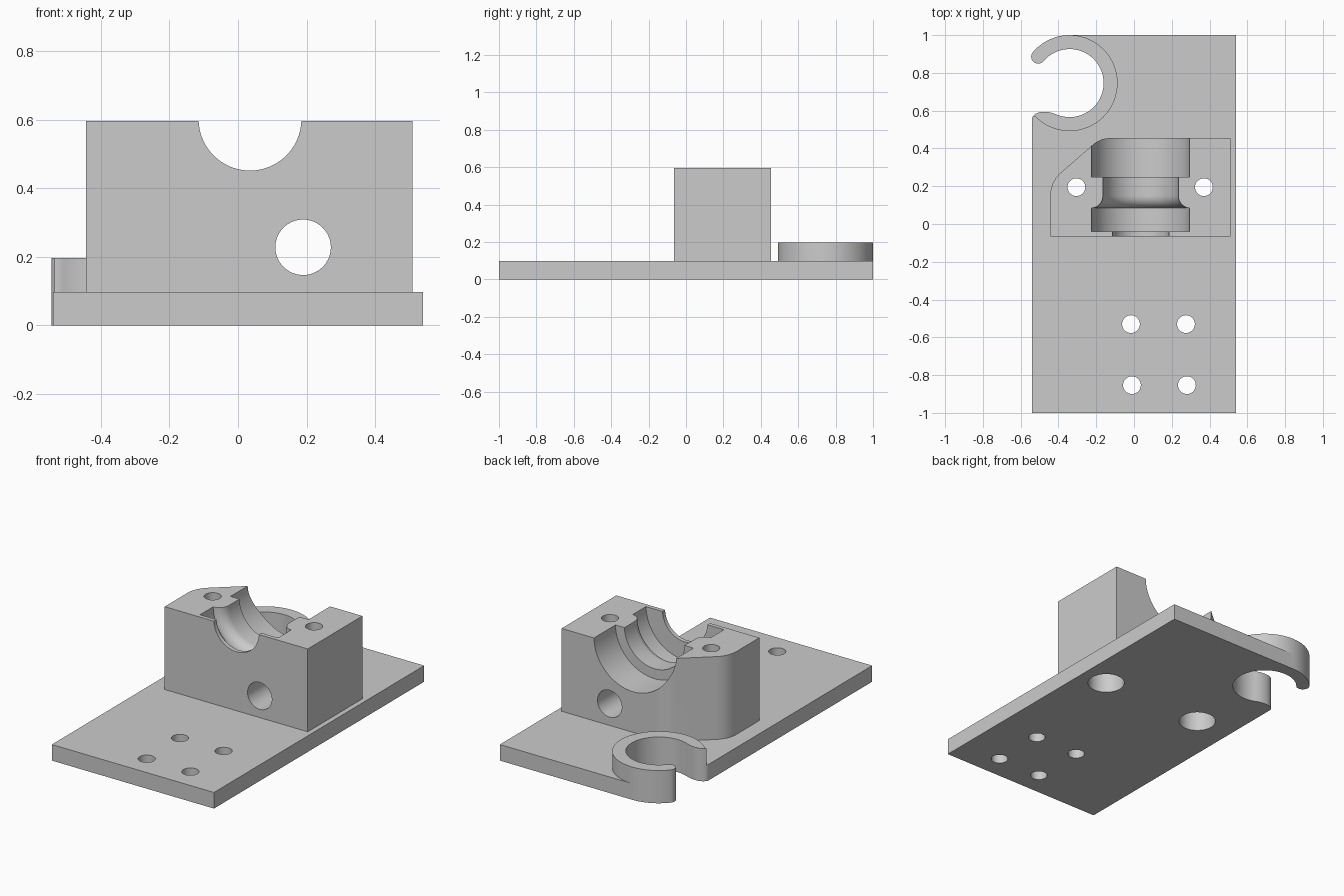
import bpy, bmesh
from math import cos, sin, radians
from mathutils import Matrix, Vector

if "Cube" in bpy.data.objects:
    bpy.data.objects.remove(bpy.data.objects["Cube"])

GREY = (0.6, 0.6, 0.6, 1.0)
grey = bpy.data.materials.new("plain grey")
grey.use_nodes = True
grey.diffuse_color = GREY
grey.node_tree.nodes["Principled BSDF"].inputs["Base Color"].default_value = GREY

PLATE_TOP, CLIP_TOP, BLOCK_TOP = 0.097, 0.197, 0.596


def finish(name, bm):
    bmesh.ops.recalc_face_normals(bm, faces=bm.faces)
    mesh = bpy.data.meshes.new(name)
    bm.to_mesh(mesh)
    bm.free()
    mesh.materials.append(grey)
    obj = bpy.data.objects.new(name, mesh)
    bpy.context.collection.objects.link(obj)
    return obj


def prism(name, outline, z0, z1):
    """Extrude a flat outline upward."""
    bm = bmesh.new()
    base = bm.faces.new([bm.verts.new((x, y, z0)) for x, y in outline])
    top = bmesh.ops.extrude_face_region(bm, geom=[base], use_keep_orig=True)["geom"]
    verts = [v for v in top if isinstance(v, bmesh.types.BMVert)]
    bmesh.ops.translate(bm, verts=verts, vec=(0, 0, z1 - z0))
    return finish(name, bm)


def lathe(name, profile, place, n=64):
    """Solid of revolution from (height, radius) pairs."""
    bm = bmesh.new()
    angles = [radians(360 * i / n) for i in range(n)]
    rings = [[bm.verts.new(place @ Vector((r * cos(a), r * sin(a), h))) for a in angles]
             for h, r in profile]
    for low, high in zip(rings, rings[1:]):
        for i in range(n):
            j = (i + 1) % n
            bm.faces.new((low[i], low[j], high[j], high[i]))
    bm.faces.new(rings[0])
    bm.faces.new(rings[-1])
    return finish(name, bm)


def arc(cx, cy, r, a0, a1, n):
    steps = [radians(a0 + (a1 - a0) * i / n) for i in range(n + 1)]
    return [(cx + r * cos(a), cy + r * sin(a)) for a in steps]


def rounded(p, c, q, n=10):
    """Rounded corner from p to q around corner c."""
    p, c, q = Vector(p), Vector(c), Vector(q)
    ts = [i / n for i in range(n + 1)]
    return [tuple(p * (1 - t) ** 2 + c * 2 * t * (1 - t) + q * t * t) for t in ts]


def cut(target, cutters):
    for cutter in cutters:
        mod = target.modifiers.new("cut", "BOOLEAN")
        mod.operation, mod.solver, mod.object = "DIFFERENCE", "EXACT", cutter
        bpy.context.view_layer.objects.active = target
        bpy.ops.object.modifier_apply(modifier=mod.name)


# Hook-shaped clip outline
CX, CY, OUTER, INNER, END = -0.341, 0.746, 0.254, 0.18, 140
mid, half = (OUTER + INNER) / 2, (OUTER - INNER) / 2
tip_x, tip_y = CX + mid * cos(radians(END)), CY + mid * sin(radians(END))
tip = arc(tip_x, tip_y, half, END, END + 180, 14)[1:-1]
mouth = arc(CX, CY, INNER, END + 360, 245, 64)
lip = [(-0.436, 0.589), (-0.456, 0.593), (-0.478, 0.594), (-0.5, 0.592),
       (-0.523, 0.583), (-0.535, 0.571)]
hook_end = tip + mouth + lip

# Plate, with its corner following the clip
plate = prism("base_plate", [(-0.54, -1), (0.54, -1), (0.54, 1)]
              + arc(CX, CY, OUTER, 90, END, 14) + hook_end + [(-0.54, 0.562)],
              0, PLATE_TOP)
clip = prism("hook_clip", arc(CX, CY, OUTER, 225, END + 360, 80) + hook_end,
             PLATE_TOP, CLIP_TOP)

# Bearing block with one chamfered, rounded back corner
block = prism("bearing_block", [(-0.443, -0.065), (0.51, -0.065), (0.51, 0.455)]
              + rounded((-0.12, 0.455), (-0.177, 0.455), (-0.215, 0.422))
              + rounded((-0.385, 0.274), (-0.443, 0.224), (-0.443, 0.15)),
              PLATE_TOP, BLOCK_TOP)

# Stepped half-round seat along the block
along_y = Matrix.Rotation(radians(-90), 4, "X")
flare = [(y, 0.46 - r) for r, y in arc(0.26, 0.15, 0.06, 0, -90, 10)]
flare = [(0.15 - 0.065 * cos(radians(a)), 0.26 - 0.06 * sin(radians(a)))
         for a in range(0, 91, 9)]
seat_profile = ([(-0.2, 0.15), (-0.04, 0.15), (-0.04, 0.26)] + flare
                + [(0.25, 0.2), (0.25, 0.26), (0.6, 0.26)])
seat = lathe("seat_cutter", seat_profile,
             Matrix.Translation((0.035, 0, 0.602)) @ along_y, 96)
rod_hole = lathe("rod_cutter", [(-0.5, 0.081), (0.9, 0.081)],
                 Matrix.Translation((0.19, 0, 0.228)) @ along_y)

# Bolt holes with wide pockets from below, and four plate holes
bolts = [lathe("bolt_cutter", [(-0.1, 0.103), (0.2, 0.103), (0.2, 0.047), (0.8, 0.047)],
               Matrix.Translation((x, 0.195, 0))) for x in (-0.305, 0.37)]
screws = [lathe("screw_cutter", [(-0.1, 0.047), (0.3, 0.047)],
                Matrix.Translation((x, y, 0)))
          for x, y in ((-0.016, -0.53), (0.275, -0.53), (-0.011, -0.853), (0.28, -0.853))]

cut(plate, bolts + screws)
cut(block, [seat, rod_hole] + bolts)
for cutter in [seat, rod_hole] + bolts + screws:
    bpy.data.objects.remove(cutter)

# Smooth the curved walls, keep edges crisp
for obj in (plate, clip, block):
    bpy.ops.object.select_all(action="DESELECT")
    obj.select_set(True)
    bpy.context.view_layer.objects.active = obj
    bpy.ops.object.shade_smooth_by_angle(angle=radians(30))
